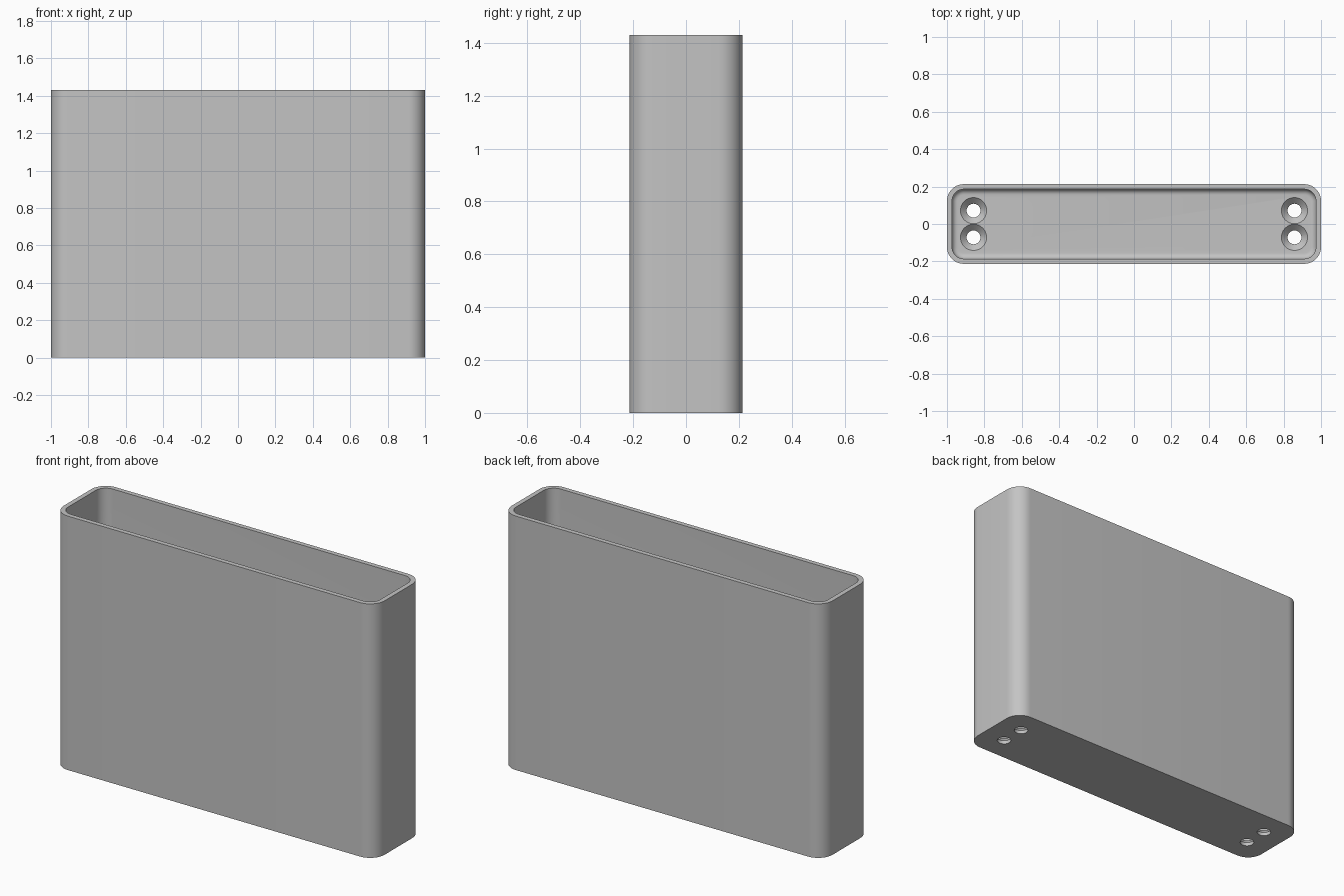
import bpy
import bmesh
from math import cos, sin, pi, radians

if "Cube" in bpy.data.objects:
    bpy.data.objects.remove(bpy.data.objects["Cube"], do_unlink=True)

HALF_X, HALF_Y, HEIGHT, CORNER = 1.0, 0.213, 1.43, 0.09
WALL, FLOOR, FILLET = 0.027, 0.053, 0.03
HOLE_X, HOLE_Y, HOLE_R, SINK_R = 0.858, 0.0715, 0.037, 0.07

grey = bpy.data.materials.new("plain grey")
grey.use_nodes = True
colour = (0.55, 0.55, 0.55, 1)
grey.diffuse_color = colour
grey.node_tree.nodes["Principled BSDF"].inputs["Base Color"].default_value = colour


def rounded_rect(inset, z, steps=12):
    """Ring of points around the box outline, moved inwards by inset."""
    radius = CORNER - inset
    ring = []
    for k, (sx, sy) in enumerate([(1, 1), (-1, 1), (-1, -1), (1, -1)]):
        for i in range(steps + 1):
            a = (k + i / steps) * pi / 2
            ring.append((sx * (HALF_X - CORNER) + radius * cos(a),
                         sy * (HALF_Y - CORNER) + radius * sin(a), z))
    return ring


def circle(x, y, radius, z, steps=32):
    return [(x + radius * cos(2 * pi * i / steps),
             y + radius * sin(2 * pi * i / steps), z) for i in range(steps)]


def loft(bm, rings):
    """Bridge matching rings in order and cap both ends."""
    loops = [[bm.verts.new(p) for p in ring] for ring in rings]
    for a, b in zip(loops, loops[1:]):
        for i in range(len(a)):
            j = (i + 1) % len(a)
            bm.faces.new((a[i], a[j], b[j], b[i]))
    bm.faces.new(loops[0][::-1])
    bm.faces.new(loops[-1])


def make_object(name, bm):
    bmesh.ops.recalc_face_normals(bm, faces=bm.faces)
    mesh = bpy.data.meshes.new(name)
    bm.to_mesh(mesh)
    bm.free()
    obj = bpy.data.objects.new(name, mesh)
    bpy.context.collection.objects.link(obj)
    mesh.materials.append(grey)
    return obj


# Open box: outer wall, rim, inner wall, filleted floor edge
bm = bmesh.new()
rings = [rounded_rect(0, 0), rounded_rect(0, HEIGHT), rounded_rect(WALL, HEIGHT)]
for i in range(7):
    a = i / 6 * pi / 2
    rings.append(rounded_rect(WALL + FILLET * (1 - cos(a)),
                              FLOOR + FILLET * (1 - sin(a))))
loft(bm, rings)
box = make_object("open_box", bm)

# Four countersunk screw holes through the floor
bm = bmesh.new()
sink_z = FLOOR - (SINK_R - HOLE_R)
for x in (-HOLE_X, HOLE_X):
    for y in (-HOLE_Y, HOLE_Y):
        loft(bm, [circle(x, y, HOLE_R, -0.05), circle(x, y, HOLE_R, sink_z),
                  circle(x, y, SINK_R, FLOOR), circle(x, y, SINK_R, FLOOR + 0.05)])
cutter = make_object("screw_hole_cutter", bm)
cutter.hide_render = True

cut = box.modifiers.new("screw holes", "BOOLEAN")
cut.operation = "DIFFERENCE"
cut.solver = "EXACT"
cut.object = cutter

bpy.ops.object.select_all(action="DESELECT")
box.select_set(True)
bpy.context.view_layer.objects.active = box
bpy.ops.object.modifier_apply(modifier=cut.name)
bpy.data.objects.remove(cutter, do_unlink=True)
bpy.ops.object.shade_smooth_by_angle(angle=radians(30))
